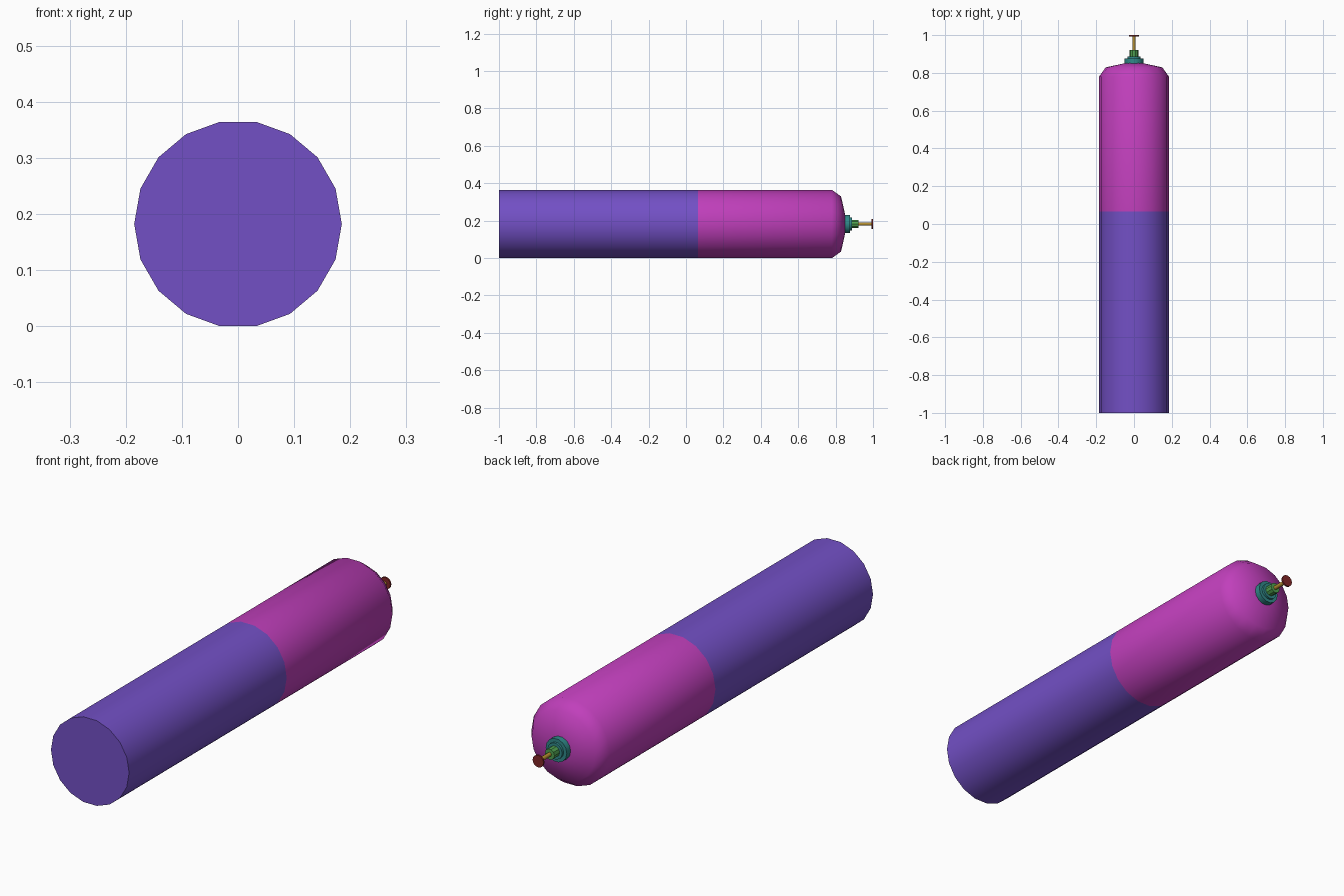
import bpy, bmesh
from math import cos, sin, pi, radians

if "Cube" in bpy.data.objects:
    bpy.data.objects.remove(bpy.data.objects["Cube"])

AXIS_Z = 0.182  # height of the cylinder's long axis


def lathe(name, profile, sides, color, cap_start=True, cap_end=True, angle=50):
    """Revolve (y, radius) points around the long axis."""
    bm = bmesh.new()
    rings = []
    for y, r in profile:
        rings.append([bm.verts.new((r * cos(2 * pi * i / sides), y,
                                    AXIS_Z + r * sin(2 * pi * i / sides)))
                      for i in range(sides)])
    for a, b in zip(rings, rings[1:]):
        for i in range(sides):
            j = (i + 1) % sides
            bm.faces.new((a[i], b[i], b[j], a[j]))
    if cap_start:
        bm.faces.new(rings[0])
    if cap_end:
        bm.faces.new(rings[-1][::-1])
    bm.normal_update()
    mesh = bpy.data.meshes.new(name)
    bm.to_mesh(mesh)
    bm.free()
    obj = bpy.data.objects.new(name, mesh)
    bpy.context.collection.objects.link(obj)
    mat = bpy.data.materials.new(name + "_color")
    mat.diffuse_color = (*color, 1)
    mat.use_nodes = True
    mat.node_tree.nodes["Principled BSDF"].inputs["Base Color"].default_value = mat.diffuse_color
    mesh.materials.append(mat)
    bpy.ops.object.select_all(action='DESELECT')
    obj.select_set(True)
    bpy.context.view_layer.objects.active = obj
    bpy.ops.object.shade_smooth_by_angle(angle=radians(angle))
    return obj


# Tank: rear half and shouldered half share one outline, open at the joint
lathe("lower_tank", [(-1, 0.185), (0.065, 0.185)], 18,
      (0.17, 0.08, 0.56), cap_end=False)
lathe("upper_tank", [(0.065, 0.185), (0.78, 0.185), (0.829, 0.15), (0.852, 0.045)], 18,
      (0.53, 0.05, 0.50), cap_start=False)

# Valve: collar, nut, stem and end disc
lathe("valve_collar", [(0.845, 0.05), (0.877, 0.05), (0.877, 0.035), (0.887, 0.035)], 14,
      (0.03, 0.25, 0.25), angle=30)
lathe("valve_nut", [(0.885, 0.023), (0.922, 0.023)], 10, (0.08, 0.36, 0.08), angle=30)
lathe("valve_stem", [(0.92, 0.009), (0.995, 0.009)], 10, (0.45, 0.27, 0.03), angle=40)
lathe("valve_disc", [(0.993, 0.026), (1.0, 0.026)], 12, (0.22, 0.02, 0.02), angle=40)
